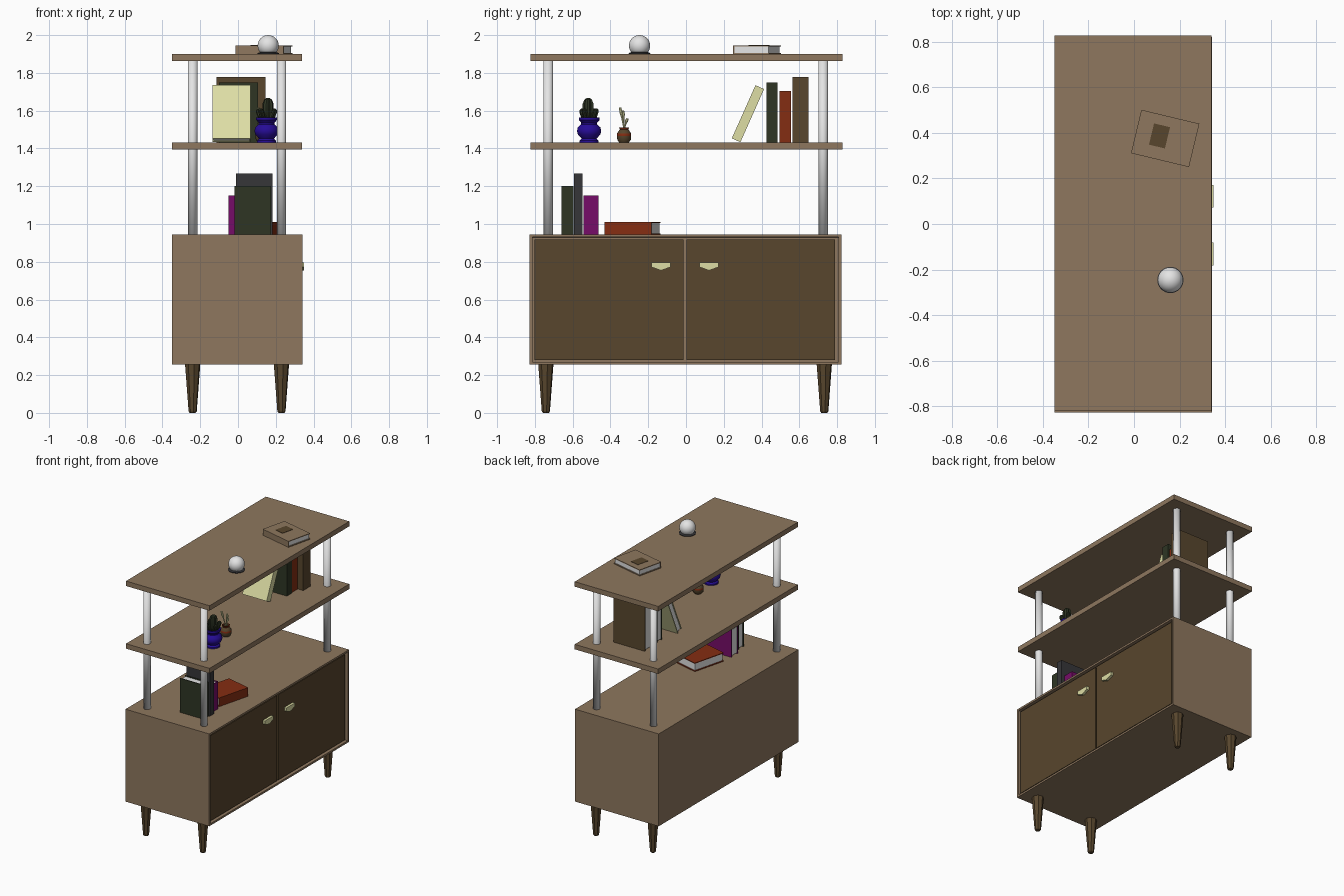
import bpy, bmesh
from math import sin, cos, pi, radians
from mathutils import Matrix, Vector

cube = bpy.data.objects.get("Cube")
if cube:
    bpy.data.objects.remove(cube, do_unlink=True)


def material(name, *rgb):
    # sRGB 0-255 to linear
    lin = [((c / 255 + 0.055) / 1.055) ** 2.4 if c > 10 else c / 3295 for c in rgb] + [1]
    m = bpy.data.materials.new(name)
    m.use_nodes = True
    m.diffuse_color = lin
    m.node_tree.nodes["Principled BSDF"].inputs["Base Color"].default_value = lin
    return m


wood = material("light wood", 142, 119, 94)
dark = material("dark wood", 88, 70, 45)
white = material("off white", 228, 228, 228)
cream = material("cream", 222, 222, 165)
green = material("dark green", 46, 53, 36)
red = material("brick red", 132, 45, 18)
magenta = material("magenta", 118, 12, 104)
charcoal = material("charcoal", 54, 54, 57)
blue = material("deep blue", 38, 12, 150)


def finish(name, bm, mats, matrix=None, smooth=None):
    bmesh.ops.recalc_face_normals(bm, faces=bm.faces)
    me = bpy.data.meshes.new(name)
    bm.to_mesh(me)
    bm.free()
    for m in mats:
        me.materials.append(m)
    ob = bpy.data.objects.new(name, me)
    bpy.context.collection.objects.link(ob)
    if matrix:
        ob.matrix_world = matrix
    if smooth:
        bpy.ops.object.select_all(action='DESELECT')
        ob.select_set(True)
        bpy.context.view_layer.objects.active = ob
        bpy.ops.object.shade_smooth_by_angle(angle=radians(smooth))
    return ob


def add_box(bm, lo, hi, mat=0):
    lo, hi = Vector(lo), Vector(hi)
    m = Matrix.Translation((lo + hi) / 2) @ Matrix.Diagonal((*(hi - lo), 1))
    verts = bmesh.ops.create_cube(bm, size=1, matrix=m)["verts"]
    for f in {f for v in verts for f in v.link_faces}:
        f.material_index = mat


def box(name, lo, hi, mat):
    bm = bmesh.new()
    add_box(bm, lo, hi)
    return finish(name, bm, [mat])


def lathe(name, profile, loc, mats, sides=24, rib=0, smooth=40, tilt=(0, 0), bands=None):
    """Revolve (radius, height) points; rib pulls in every other side."""
    bm = bmesh.new()
    rings = []
    for r, z in profile:
        ring = []
        for i in range(sides):
            a = 2 * pi * (i + 0.5) / sides
            k = r * (1 - rib * (i % 2))
            ring.append(bm.verts.new((k * cos(a), k * sin(a), z)))
        rings.append(ring)
    for n, (a, b) in enumerate(zip(rings, rings[1:])):
        for i in range(sides):
            j = (i + 1) % sides
            f = bm.faces.new((a[i], a[j], b[j], b[i]))
            f.material_index = bands[n] if bands else 0
    bm.faces.new(rings[0])
    bm.faces.new(rings[-1]).material_index = bands[-1] if bands else 0
    mtx = Matrix.Translation(loc) @ Matrix.Rotation(tilt[0], 4, 'X') @ Matrix.Rotation(tilt[1], 4, 'Y')
    return finish(name, bm, mats, mtx, smooth)


# Cabinet body with a framed, recessed door opening on the +x side
X0, X1, TOP, MID, ROOF = -0.35, 0.342, 0.945, 1.432, 1.90
bm = bmesh.new()
add_box(bm, (X0, -0.828, 0.255), (X1, 0.822, TOP))
side = max(bm.faces, key=lambda f: f.calc_center_median().x)
bmesh.ops.inset_region(bm, faces=[side], thickness=0.02)
bmesh.ops.inset_region(bm, faces=[side], thickness=0.002, depth=-0.025)
finish("cabinet", bm, [wood])

# Doors and their pentagonal handles
for name, y0, y1, hy in (("right", -0.801, -0.012, -0.132), ("left", 0.002, 0.79, 0.122)):
    box(name + "_door", (X1 - 0.027, y0, 0.281), (X1 - 0.01, y1, 0.918), dark)
    bm = bmesh.new()
    outline = ((-0.05, 0.797), (0.05, 0.797), (0.05, 0.772), (0, 0.754), (-0.05, 0.772))
    face = bm.faces.new([bm.verts.new((X1 - 0.012, hy + y, z)) for y, z in outline])
    ext = bmesh.ops.extrude_face_region(bm, geom=[face])["geom"]
    bmesh.ops.translate(bm, vec=(0.02, 0, 0), verts=[v for v in ext if isinstance(v, bmesh.types.BMVert)])
    finish(name + "_handle", bm, [cream])

# Shelves
box("middle_shelf", (X0, -0.822, MID - 0.037), (0.34, 0.828, MID), wood)
box("top_shelf", (X0, -0.822, ROOF - 0.037), (0.34, 0.828, ROOF), wood)

# Legs and posts at the four corners
for x in (-0.24, 0.23):
    for y in (-0.742, 0.732):
        lathe("leg", ((0.016, 0), (0.022, 0.008), (0.041, 0.256)), (x, y, 0), [dark],
              sides=16, rib=0.08, smooth=10)
    for y in (-0.73, 0.726):
        lathe("post", ((0.025, TOP), (0.025, ROOF - 0.03)), (x, y, 0), [white], smooth=180)


def book(name, mat, depth, thick, height, matrix):
    """Spine on local +x, thickness on y, height on z, centred."""
    d, t, h, c, g = depth / 2, thick / 2, height / 2, 0.006, 0.006
    bm = bmesh.new()
    add_box(bm, (-d, -t, -h), (d, c - t, h))
    add_box(bm, (-d, t - c, -h), (d, t, h))
    add_box(bm, (d - c, c - t, -h), (d, t - c, h))
    add_box(bm, (g - d, c - t, g - h), (d - c, t - c, h - g), 1)
    return finish(name, bm, [mat, white], matrix)


# Upright books: x range, y range, shelf height, top height
for name, mat, x0, x1, y0, y1, z0, z1 in (
        ("upper_green_book", green, -0.1, 0.105, 0.426, 0.485, MID, 1.75),
        ("upper_red_book", red, -0.1, 0.1, 0.494, 0.557, MID, 1.703),
        ("upper_brown_book", dark, -0.114, 0.145, 0.563, 0.648, MID, 1.777),
        ("lower_green_book", green, -0.018, 0.174, -0.658, -0.596, TOP, 1.2),
        ("lower_charcoal_book", charcoal, -0.01, 0.183, -0.594, -0.547, TOP, 1.268),
        ("lower_magenta_book", magenta, -0.05, 0.16, -0.543, -0.464, TOP, 1.151)):
    book(name, mat, x1 - x0, y1 - y0, z1 - z0,
         Matrix.Translation(((x0 + x1) / 2, (y0 + y1) / 2, (z0 + z1) / 2)))

# Leaning book
book("leaning_book", cream, 0.201, 0.05, 0.308,
     Matrix.Translation((-0.034, 0.328, 1.584)) @ Matrix.Rotation(radians(-24), 4, 'X'))

# Books lying flat, the top one with a label plate
flat = Matrix.Rotation(radians(-90), 4, 'X')
book("flat_red_book", red, 0.196, 0.065, 0.257,
     Matrix.Translation((0.084, -0.283, TOP + 0.0325)) @ Matrix.Rotation(radians(-14.5), 4, 'Z') @ flat)
book("flat_top_book", wood, 0.196, 0.045, 0.262,
     Matrix.Translation((0.137, 0.376, ROOF + 0.0225)) @ Matrix.Rotation(radians(-103.5), 4, 'Z') @ flat)
label = box("book_label", (-0.036, -0.048, 0), (0.036, 0.048, 0.002), dark)
label.matrix_world = Matrix.Translation((0.112, 0.387, ROOF + 0.045)) @ Matrix.Rotation(radians(-13.5), 4, 'Z')

# Ball on a ring stand
lathe("ball_stand", ((0.056, 0), (0.058, 0.005), (0.04, 0.011)), (0.16, -0.246, ROOF), [charcoal])
bm = bmesh.new()
bmesh.ops.create_uvsphere(bm, u_segments=32, v_segments=16, radius=0.056)
finish("ball", bm, [white], Matrix.Translation((0.16, -0.246, 1.944)), 60)

# Blue pot
px, py = 0.151, -0.513
lathe("plant_pot", ((0.05, 0), (0.05, 0.01), (0.04, 0.02), (0.06, 0.042), (0.065, 0.06), (0.06, 0.08),
                    (0.042, 0.096), (0.042, 0.104), (0.055, 0.118), (0.055, 0.132), (0.044, 0.132),
                    (0.04, 0.115)), (px, py, MID), [blue])

# Ribbed cactus with side arms
lobe = ((0.5, 0), (1, 0.3), (1, 0.75), (0.7, 0.93), (0.2, 1))


def cactus(name, r, h, offset, tilt):
    lathe(name, [(r * a, h * b) for a, b in lobe], Vector((px, py, MID + 0.11)) + Vector(offset),
          [green], sides=14, rib=0.25, smooth=20, tilt=tilt)


cactus("cactus_stem", 0.03, 0.126, (0.008, -0.004, 0), (0, 0))
for dx, dy in ((0.014, 0.018), (-0.014, -0.018), (0.02, -0.012), (-0.02, 0.012)):
    cactus("cactus_arm", 0.016, 0.075, (dx, dy, 0), (-dy * 18, dx * 18))

# Small banded vase with cream sprigs
vx, vy = 0.13, -0.328
lathe("small_vase", ((0.026, 0), (0.036, 0.014), (0.038, 0.034), (0.038, 0.046), (0.028, 0.062),
                     (0.022, 0.068), (0.028, 0.08), (0.02, 0.08), (0.018, 0.07)), (vx, vy, MID),
      [dark, red], bands=[0, 0, 1, 0, 0, 1, 1, 0])
for length, tx, ty in ((0.118, 0.18, -0.2), (0.1, 0.05, 0.15), (0.06, -0.3, 0.1)):
    lathe("sprig", ((0.003, 0), (0.004, length * 0.5), (0.009, length * 0.8), (0.006, length)),
          (vx, vy, MID + 0.07), [cream], sides=8, tilt=(tx, ty))
